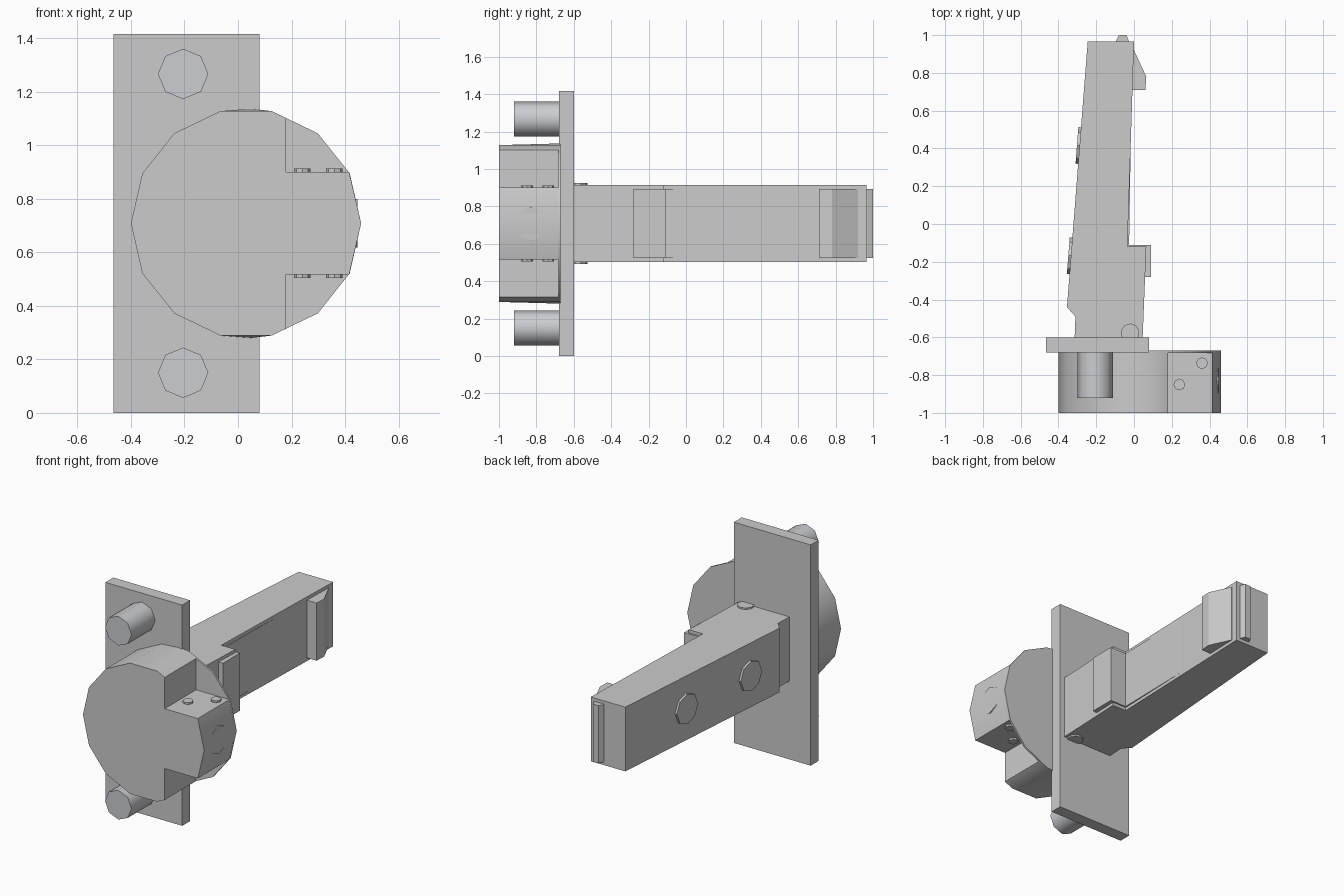
import bpy, bmesh, math
from mathutils import Vector, Matrix

if "Cube" in bpy.data.objects:
    bpy.data.objects.remove(bpy.data.objects["Cube"])

ZC = 0.708  # height of the horizontal mirror plane


def finish(name, bm, smooth=None):
    bmesh.ops.recalc_face_normals(bm, faces=bm.faces)
    me = bpy.data.meshes.new(name)
    bm.to_mesh(me)
    bm.free()
    if smooth:
        me.shade_smooth()
        me.set_sharp_from_angle(angle=math.radians(smooth))
    ob = bpy.data.objects.new(name, me)
    bpy.context.collection.objects.link(ob)
    return ob


def loft(name, loop_a, loop_b, smooth=None):
    """Closed solid between two matching loops of points."""
    bm = bmesh.new()
    a = [bm.verts.new(p) for p in loop_a]
    b = [bm.verts.new(p) for p in loop_b]
    bm.faces.new(a)
    bm.faces.new(b[::-1])
    n = len(a)
    for i in range(n):
        j = (i + 1) % n
        bm.faces.new((a[i], b[i], b[j], a[j]))
    return finish(name, bm, smooth)


def plan(name, pts, half):
    """Extrude an xy profile vertically about the mirror plane."""
    return loft(name, [(x, y, ZC - half) for x, y in pts],
                [(x, y, ZC + half) for x, y in pts])


def rod(name, start, end, r, sides=8, smooth=None):
    a, b = Vector(start), Vector(end)
    rot = (b - a).to_track_quat('Z', 'Y').to_matrix().to_4x4()
    bm = bmesh.new()
    bmesh.ops.create_cone(bm, cap_ends=True, segments=sides, radius1=r, radius2=r,
                          depth=(b - a).length,
                          matrix=Matrix.Translation((a + b) / 2) @ rot)
    return finish(name, bm, smooth)


def box_pts(x0, x1, y0, y1):
    return [(x0, y0), (x1, y0), (x1, y1), (x0, y1)]


# Mounting plate
plan("mounting_plate", box_pts(-0.465, 0.08, -0.68, -0.60), ZC)

# Plate bolts
steel = bpy.data.materials.new("bolt_grey")
steel.diffuse_color = (0.6, 0.61, 0.64, 1)
steel.use_nodes = True
steel.node_tree.nodes["Principled BSDF"].inputs["Base Color"].default_value = steel.diffuse_color
for s, side in ((1, "upper"), (-1, "lower")):
    z = ZC + s * 0.558
    bolt = rod(side + "_bolt", (-0.205, -0.92, z), (-0.205, -0.67, z), 0.094, smooth=50)
    bolt.data.materials.append(steel)

# Round head: 14-sided, with two notches cut beside the tongue
def ring(i):
    t = math.pi - i * math.tau / 14
    return 0.03 + 0.43 * math.cos(t), 0.43 * math.sin(t)


def mirrored(upper):
    """Upper half outline (both ends on the mirror plane) to a full loop."""
    return upper + [(x, -z) for x, z in upper[-2:0:-1]]


def head_loop(upper, y, lift=0.0):
    pts = []
    for x, z in mirrored(upper):
        if x == 0.05:                     # slightly raised crown point
            z += math.copysign(lift, z)
        pts.append((x, y, ZC + z))
    return pts


left = [ring(i) for i in range(4)] + [(0.05, 0.419)]
notched = left + [ring(4), (0.18, 0.393), (0.18, 0.192), (0.415, 0.192), ring(7)]
full = left + [ring(i) for i in range(4, 8)]
loft("round_head", head_loop(notched, -1.0), head_loop(notched, -0.68, 0.009), 30)
loft("head_back_flange", head_loop(full, -0.682, 0.009), head_loop(full, -0.67, 0.009), 30)

# Tongue pins and tongue end button
for i, (x, y) in enumerate(((0.24, -0.85), (0.36, -0.737))):
    for s, side in ((1, "upper"), (-1, "lower")):
        rod(f"{side}_tongue_pin_{i + 1}", (x, y, ZC + s * 0.15), (x, y, ZC + s * 0.204), 0.031)
rod("tongue_end_button", (0.38, -0.83, ZC), (0.447, -0.83, ZC), 0.09)

# Tapered bar
plan("bar", [(-0.245, 0.965), (0.0, 0.965), (-0.035, -0.12), (0.065, -0.12), (0.045, -0.62),
             (-0.315, -0.62), (-0.31, -0.49), (-0.355, -0.44)], 0.206)

# Stepped pad, latch wedge and end rib
plan("stepped_pad", [(0.02, -0.28), (0.09, -0.28), (0.09, -0.11), (-0.026, -0.11),
                     (-0.017, 0.45), (-0.06, 0.45), (-0.06, -0.15), (0.02, -0.15)], 0.185)
plan("latch_wedge", [(-0.03, 0.71), (0.06, 0.71), (0.065, 0.78), (0.0, 0.92), (-0.03, 0.92)], 0.185)
plan("end_rib", [(-0.095, 0.95), (-0.095, 0.97), (-0.08, 1.0), (-0.04, 1.0),
                 (-0.028, 0.97), (-0.028, 0.95)], 0.185)

# Buttons on the slanted side of the bar
slope = Vector((0.11, 1.405, 0)).normalized()
out = Vector((-slope.y, slope.x, 0))
for i, y in enumerate((0.415, -0.168)):
    base = Vector((-0.245 - (0.965 - y) * 0.11 / 1.405, y, ZC))
    rod(f"side_button_{i + 1}", base - out * 0.03, base + out * 0.014, 0.097)

# Pivot pin through the bar
rod("pivot_pin", (-0.02, -0.577, ZC - 0.216), (-0.02, -0.577, ZC + 0.216), 0.05, 10)
